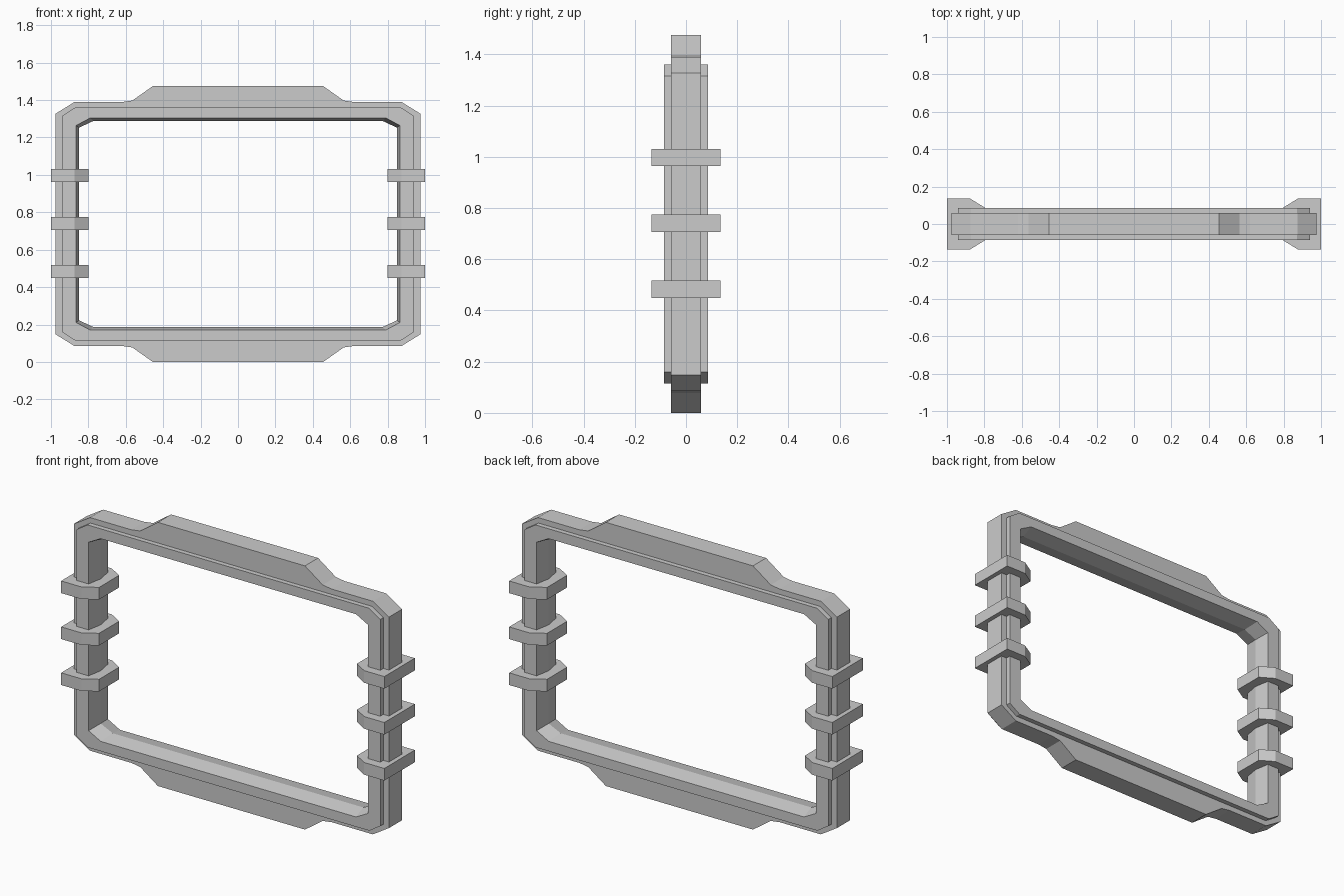
import bpy, bmesh

if "Cube" in bpy.data.objects:
    bpy.data.objects.remove(bpy.data.objects["Cube"])

MID = 0.7375  # height of the frame's centre


def loop_from_quarter(quarter):
    """Mirror a quarter outline (side to top, relative to centre) into a closed loop."""
    q = list(quarter)
    left = [(-x, z) for x, z in reversed(q)]
    top = q + left
    bottom = [(-x, -z) for x, z in top]
    return [(x, z + MID) for x, z in top + bottom]


def finish(bm, name):
    bmesh.ops.recalc_face_normals(bm, faces=bm.faces)
    mesh = bpy.data.meshes.new(name)
    bm.to_mesh(mesh)
    bm.free()
    obj = bpy.data.objects.new(name, mesh)
    bpy.context.collection.objects.link(obj)
    return obj


def ring(name, section):
    """Join a cycle of (quarter outline, y) loops into a closed frame."""
    bm = bmesh.new()
    loops = [[bm.verts.new((x, y, z)) for x, z in loop_from_quarter(q)]
             for q, y in section]
    n = len(loops[0])
    for k, a in enumerate(loops):
        b = loops[(k + 1) % len(loops)]
        for i in range(n):
            j = (i + 1) % n
            bm.faces.new((a[i], a[j], b[j], b[i]))
    return finish(bm, name)


def prism(name, outline, z0, z1):
    bm = bmesh.new()
    face = bm.faces.new([bm.verts.new((x, y, z0)) for x, y in outline])
    ext = bmesh.ops.extrude_face_region(bm, geom=[face])
    verts = [v for v in ext["geom"] if isinstance(v, bmesh.types.BMVert)]
    bmesh.ops.translate(bm, verts=verts, vec=(0, 0, z1 - z0))
    return finish(bm, name)


# Outer frame with raised top and bottom plates
outer = [(0.975, 0.59), (0.875, 0.652), (0.62, 0.652),
         (0.565, 0.66), (0.455, 0.7375)]
buried = [(min(x, 0.9), min(z, 0.592)) for x, z in outer]
buried[0] = (0.9, 0.57)
ring("outer_frame", [(outer, -0.058), (outer, 0.058),
                     (buried, 0.058), (buried, -0.058)])

# Thicker inner frame with a shallow ridge around the opening
rim = [(0.94, 0.578), (0.872, 0.622)]
opening = [(0.865, 0.527), (0.79, 0.567)]
ridge = [(0.85, 0.515), (0.775, 0.55)]
ring("inner_frame", [(rim, -0.085), (rim, 0.085), (opening, 0.085),
                     (ridge, 0.0), (opening, -0.085)])

# Three clamps on each side post
clamp = [(1.0, -0.135), (1.0, 0.135), (0.875, 0.135),
         (0.798, 0.088), (0.798, -0.088), (0.875, -0.135)]
for side, label in ((1, "right"), (-1, "left")):
    for i, z in enumerate((0.483, 0.74, 0.997)):
        prism(f"{label}_clamp_{i + 1}", [(side * x, y) for x, y in clamp],
              z - 0.034, z + 0.034)
